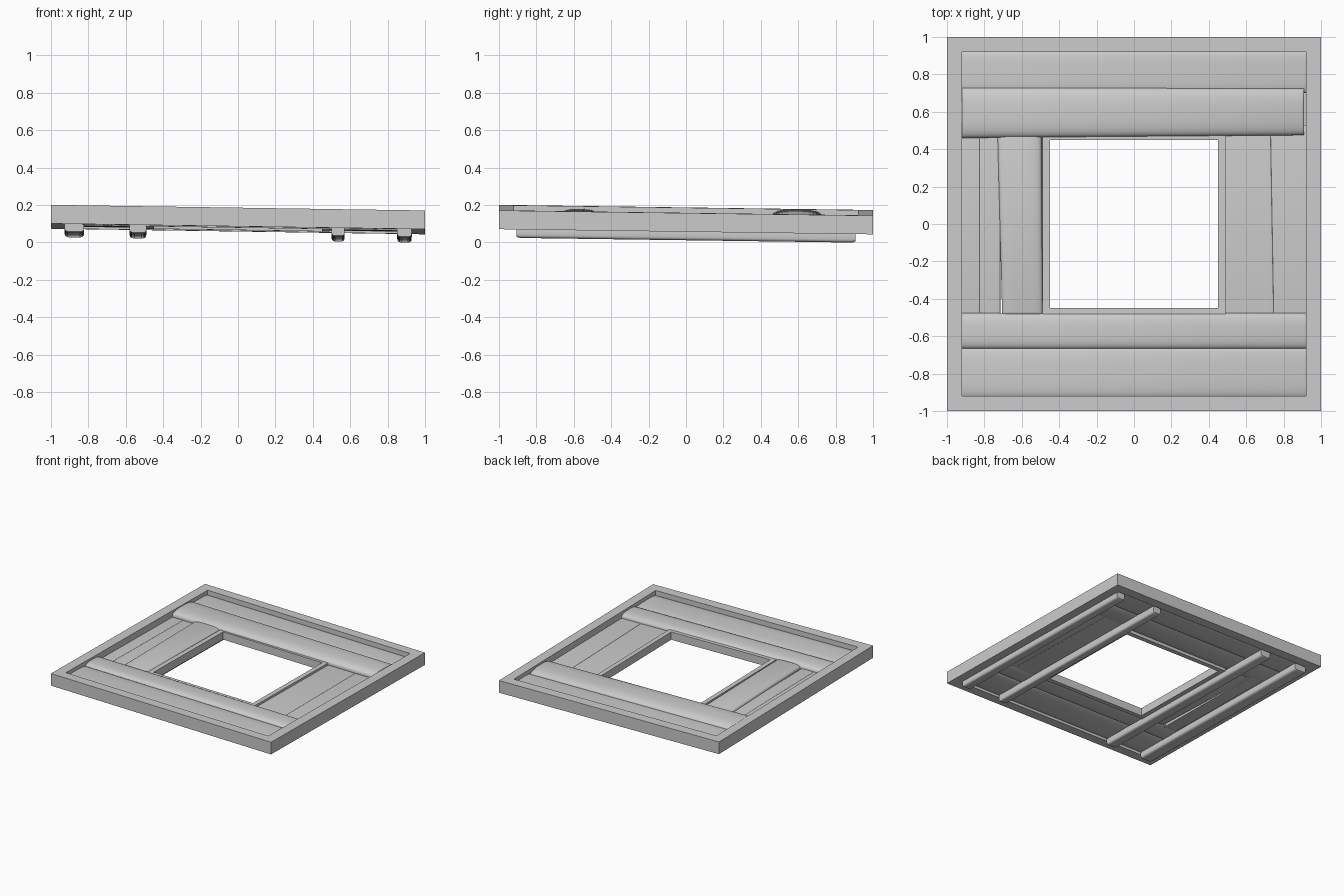
import bpy, bmesh, math

cube = bpy.data.objects.get("Cube")
if cube:
    bpy.data.objects.remove(cube, do_unlink=True)

grey = bpy.data.materials.new("weathered grey")
grey.use_nodes = True
grey.diffuse_color = (0.6, 0.6, 0.6, 1)
grey.node_tree.nodes["Principled BSDF"].inputs["Base Color"].default_value = (0.6, 0.6, 0.6, 1)


def finish(name, bm, smooth=False):
    """Tilt the part with the whole sagging hatch and make an object of it."""
    for v in bm.verts:
        v.co.z += 0.172 - 0.015 * v.co.x - 0.0138 * v.co.y
    bmesh.ops.recalc_face_normals(bm, faces=bm.faces)
    mesh = bpy.data.meshes.new(name)
    bm.to_mesh(mesh)
    bm.free()
    mesh.materials.append(grey)
    obj = bpy.data.objects.new(name, mesh)
    bpy.context.collection.objects.link(obj)
    if smooth:
        bpy.ops.object.select_all(action="DESELECT")
        obj.select_set(True)
        bpy.context.view_layer.objects.active = obj
        bpy.ops.object.shade_smooth_by_angle(angle=math.radians(40))


def square_ring(name, outer, inner, top, bottom):
    bm = bmesh.new()
    loops = []
    for half, z in ((outer, top), (inner, top), (inner, bottom), (outer, bottom)):
        loops.append([bm.verts.new((sx * half, sy * half, z))
                      for sx, sy in ((-1, -1), (1, -1), (1, 1), (-1, 1))])
    for i in range(4):
        a, b = loops[i], loops[(i + 1) % 4]
        for j in range(4):
            k = (j + 1) % 4
            bm.faces.new((a[j], a[k], b[k], b[j]))
    finish(name, bm)


def board(name, axis, start, end, length, top, bottom, power, end_round=0.012):
    """Loft a rounded board; start and end are its side edges at each tip."""
    bm = bmesh.new()
    l0, l1 = length
    stations = ((0, 0.8), (end_round / 3, 0.93), (end_round, 1))
    places = [(l0 + d, s) for d, s in stations]
    places += [(l1 - d, s) for d, s in reversed(stations)]
    mid, half_z = (top + bottom) / 2, (top - bottom) / 2
    rings = []
    for along, scale in places:
        t = (along - l0) / (l1 - l0)
        a = start[0] + (end[0] - start[0]) * t
        b = start[1] + (end[1] - start[1]) * t
        ring = []
        for i in range(40):
            ang = math.tau * i / 40
            c, s = math.cos(ang), math.sin(ang)
            u = (a + b) / 2 + (b - a) / 2 * math.copysign(abs(c) ** (2 / power), c)
            z = mid + half_z * scale * math.copysign(abs(s) ** (2 / power), s)
            ring.append(bm.verts.new((along, u, z) if axis == "x" else (u, along, z)))
        rings.append(ring)
    for a, b in zip(rings, rings[1:]):
        for i in range(40):
            j = (i + 1) % 40
            bm.faces.new((a[i], a[j], b[j], b[i]))
    bm.faces.new(rings[0])
    bm.faces.new(rings[-1])
    finish(name, bm, True)


# Outer and inner frames
square_ring("outer_frame", 1, 0.92, 0, -0.1)
square_ring("inner_frame", 0.488, 0.45, -0.036, -0.1)

# Long boards across the back and front
full = (-0.925, 0.925)
board("back_outer_board", "x", (0.70, 0.93), (0.70, 0.93), full, -0.03, -0.09, 3.5)
board("back_inner_board", "x", (0.46, 0.73), (0.475, 0.725), (-0.92, 0.91), 0, -0.09, 2.6)
board("front_inner_board", "x", (-0.668, -0.476), (-0.668, -0.476), full, -0.015, -0.092, 2.8)
board("front_outer_board", "x", (-0.93, -0.655), (-0.93, -0.655), full, -0.028, -0.092, 3)

# Short boards on either side of the opening
short = (-0.53, 0.53)
board("right_edge_board", "y", (-0.925, -0.825), (-0.925, -0.825), short, -0.052, -0.086, 14)
board("right_middle_board", "y", (-0.826, -0.715), (-0.826, -0.715), short, -0.052, -0.086, 14)
board("right_warped_board", "y", (-0.705, -0.488), (-0.73, -0.495), (-0.482, 0.478), -0.025, -0.088, 3.2)
board("left_inner_board", "y", (0.485, 0.748), (0.485, 0.73), short, -0.052, -0.086, 14)
board("left_edge_board", "y", (0.747, 0.925), (0.729, 0.925), short, -0.052, -0.086, 14)

# Runners underneath
for name, x, width in (("outer_right_runner", -0.875, 0.105), ("inner_right_runner", -0.535, 0.09),
                       ("inner_left_runner", 0.535, 0.07), ("outer_left_runner", 0.89, 0.078)):
    edges = (x - width / 2, x + width / 2)
    board(name, "y", edges, edges, (-0.905, 0.905), -0.08, -0.147, 4, 0.02)
